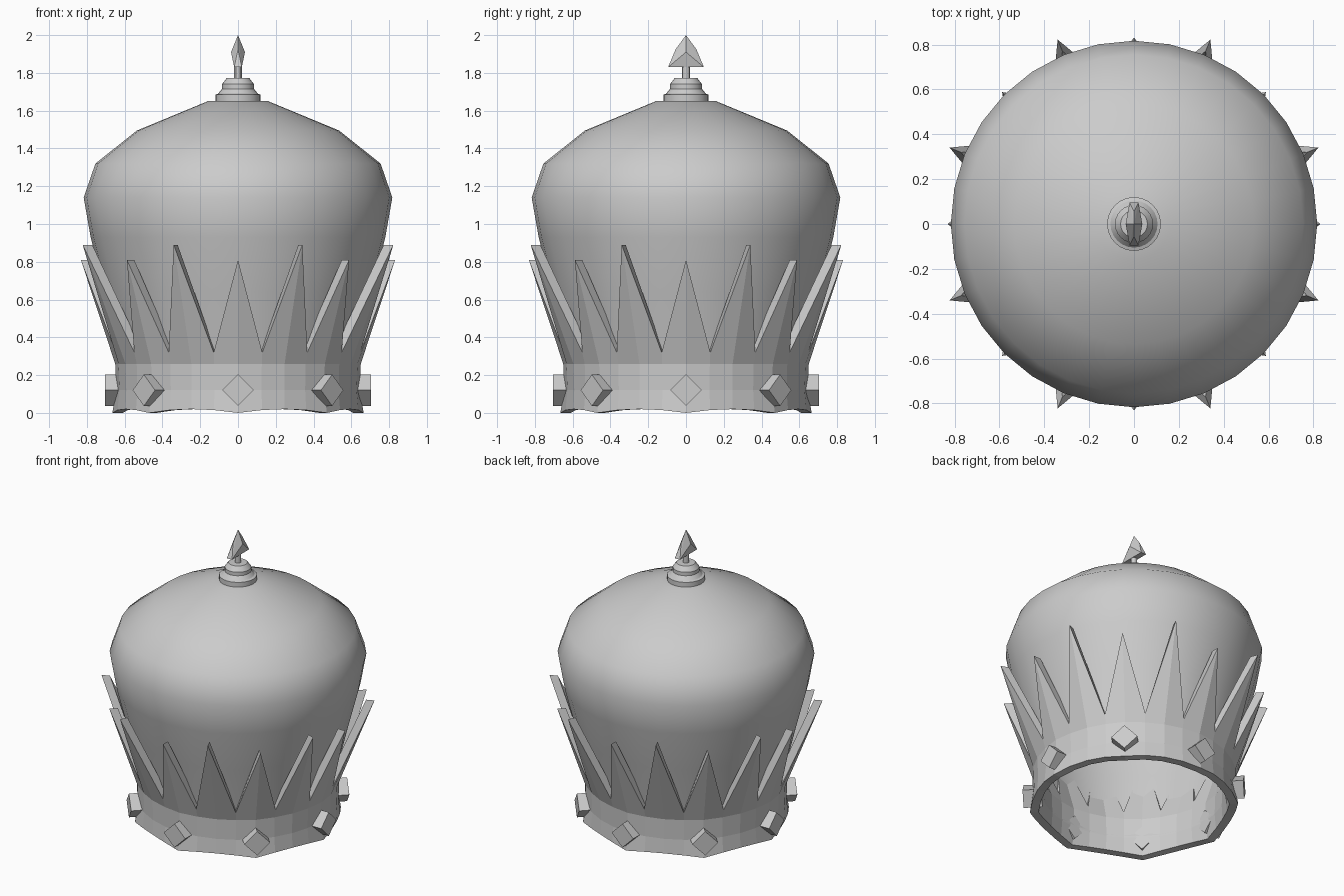
import bpy, bmesh, math
from mathutils import Matrix

if "Cube" in bpy.data.objects:
    bpy.data.objects.remove(bpy.data.objects["Cube"])


def finish(bm, name, smooth=None):
    me = bpy.data.meshes.new(name)
    bmesh.ops.recalc_face_normals(bm, faces=bm.faces)
    bm.to_mesh(me)
    bm.free()
    ob = bpy.data.objects.new(name, me)
    bpy.context.collection.objects.link(ob)
    if smooth is not None:
        bpy.ops.object.select_all(action='DESELECT')
        ob.select_set(True)
        bpy.context.view_layer.objects.active = ob
        bpy.ops.object.shade_smooth_by_angle(angle=math.radians(smooth))
    return ob


def lathe(name, profile, n, smooth):
    bm = bmesh.new()
    rings = []
    for r, z in profile:
        if r == 0:
            rings.append([bm.verts.new((0, 0, z))] * n)
        else:
            rings.append([bm.verts.new((r * math.cos(2 * math.pi * i / n),
                                        r * math.sin(2 * math.pi * i / n), z)) for i in range(n)])
    for a, b in zip(rings, rings[1:]):
        for i in range(n):
            j = (i + 1) % n
            corners = list(dict.fromkeys([a[i], a[j], b[j], b[i]]))
            bm.faces.new(corners)
    return finish(bm, name, smooth)


# Cloth dome, open at the bottom
lathe("dome", [(0.585, 0.13), (0.635, 0.35), (0.705, 0.64), (0.78, 0.93), (0.817, 1.14),
               (0.755, 1.32), (0.535, 1.495), (0.16, 1.65), (0, 1.657)], 32, 60)

# Spiked band: 32 columns alternating short spike, valley, tall spike, valley
COLUMNS = [
    [(0.665, 0.0), (0.645, 0.12), (0.65, 0.26), (0.832, 0.81)],
    [(0.65, 0.015), (0.64, 0.12), (0.645, 0.26), (0.66, 0.32)],
    [(0.645, 0.02), (0.64, 0.12), (0.645, 0.26), (0.89, 0.89)],
    [(0.65, 0.015), (0.64, 0.12), (0.645, 0.26), (0.66, 0.32)],
]
THICK = 0.055
bm = bmesh.new()
loops = []
for k in range(32):
    a = math.pi * k / 16
    col = COLUMNS[k % 4]
    path = col + [(r - THICK, z) for r, z in reversed(col)]
    loops.append([bm.verts.new((r * math.cos(a), r * math.sin(a), z)) for r, z in path])
for k in range(32):
    p, q = loops[k], loops[(k + 1) % 32]
    for i in range(8):
        j = (i + 1) % 8
        bm.faces.new((p[i], q[i], q[j], p[j]))
finish(bm, "spiked_band")

# Eight diamond-set gems passing through the band
for k in range(8):
    bm = bmesh.new()
    m = (Matrix.Rotation(math.pi * k / 4, 4, 'Z') @ Matrix.Translation((0.645, 0, 0.12))
         @ Matrix.Rotation(math.pi / 4, 4, 'X') @ Matrix.Diagonal((0.12, 0.118, 0.118, 1)))
    bmesh.ops.create_cube(bm, size=1, matrix=m)
    finish(bm, f"gem_{k + 1}")

# Stepped finial base with stem
lathe("finial_base", [(0, 1.645), (0.12, 1.645), (0.12, 1.685), (0.105, 1.69), (0.085, 1.715),
                      (0.085, 1.74), (0.06, 1.772), (0, 1.775)], 24, 30)
lathe("finial_stem", [(0, 1.76), (0.02, 1.76), (0.02, 1.85), (0, 1.85)], 12, 30)

# Faceted spearhead, wide along y
bm = bmesh.new()
bm.verts.new((0, 0, 2.0))
for s in (-1, 1):
    bm.verts.new((s * 0.037, 0, 1.91))
    bm.verts.new((0, s * 0.055, 1.925))
    for t in (-1, 1):
        bm.verts.new((s * 0.02, t * 0.095, 1.83))
bmesh.ops.convex_hull(bm, input=bm.verts[:])
finish(bm, "finial_spearhead")
